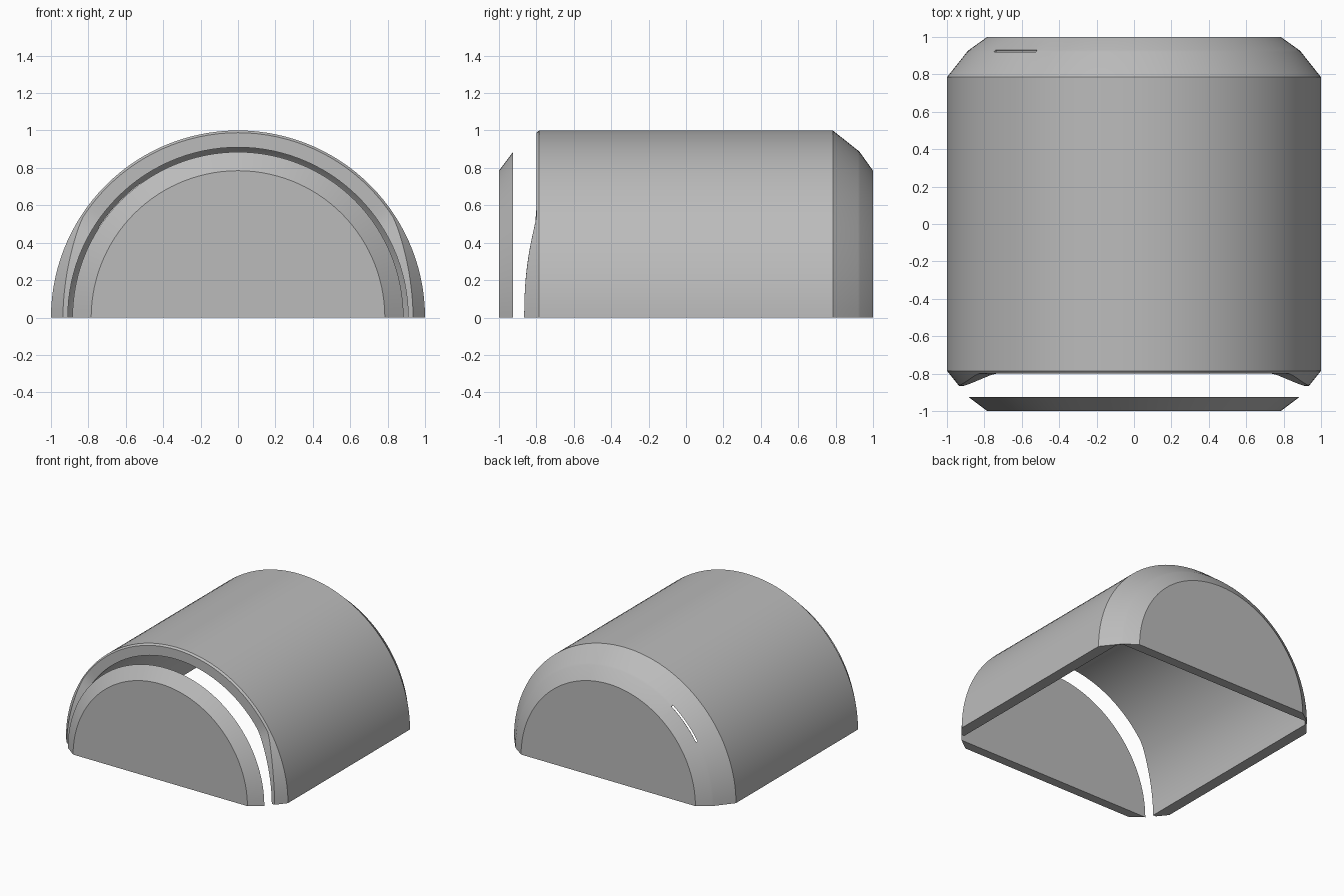
import bpy, bmesh, math

SEGMENTS = 60

cube = bpy.data.objects.get("Cube")
if cube:
    bpy.data.objects.remove(cube, do_unlink=True)

grey = bpy.data.materials.new("plain_grey")
grey.use_nodes = True
colour = (0.5, 0.5, 0.5, 1)
grey.diffuse_color = colour
grey.node_tree.nodes["Principled BSDF"].inputs["Base Color"].default_value = colour


def half_turn(name, profile_at, slot=None):
    """Sweep a (radius, y) profile over the upper half circle, closed at z = 0."""
    bm = bmesh.new()
    rows = []
    for i in range(SEGMENTS + 1):
        a = math.pi * i / SEGMENTS
        rows.append([bm.verts.new((r * math.cos(a), y, r * math.sin(a)))
                     for r, y in profile_at(a)])
    slot_faces = []
    for i in range(SEGMENTS):
        for j in range(len(rows[0]) - 1):
            f = bm.faces.new((rows[i][j], rows[i][j + 1],
                              rows[i + 1][j + 1], rows[i + 1][j]))
            if slot and i in slot[0] and j in slot[1]:
                slot_faces.append(f)
    bm.faces.new(rows[0])
    bm.faces.new(rows[-1])
    # Open the slot and line it with walls
    if slot_faces:
        bmesh.ops.delete(bm, geom=slot_faces, context='FACES')
    bmesh.ops.remove_doubles(bm, verts=bm.verts[:], dist=0.0001)
    if slot_faces:
        rim = [e for e in bm.edges if e.is_boundary]
        bmesh.ops.bridge_loops(bm, edges=rim)
    bmesh.ops.recalc_face_normals(bm, faces=bm.faces[:])
    mesh = bpy.data.meshes.new(name)
    bm.to_mesh(mesh)
    bm.free()
    mesh.materials.append(grey)
    obj = bpy.data.objects.new(name, mesh)
    bpy.context.collection.objects.link(obj)
    bpy.ops.object.select_all(action='DESELECT')
    obj.select_set(True)
    bpy.context.view_layer.objects.active = obj
    bpy.ops.object.shade_smooth_by_angle(angle=math.radians(25))
    return obj


def front_edge(z):
    """The front rim reaches forward near the ground."""
    t = min(z / 0.52, 1)
    return -0.865 + 0.065 * t ** 2.3


def shell_profile(a):
    y_out = front_edge(0.97 * math.sin(a))
    y_in = front_edge(0.91 * math.sin(a))
    r_out = 1 + 0.8 * (y_out + 0.785)
    return [(0, 1), (0.785, 1), (0.883, 0.93), (0.893, 0.92), (1, 0.785),
            (1, -0.785), (r_out, y_out), (0.91, y_in), (0.91, 0.88),
            (0.887, 0.912), (0.877, 0.922), (0, 0.922)]


def lid_profile(a):
    return [(0, -1), (0.785, -1), (0.885, -0.925), (0, -0.925)]


# Arched shell with closed back and a thin slot in its rear bevel
half_turn("arched_shell", shell_profile, slot=(range(42, 49), (2, 9)))

# Separate bevelled front plate
half_turn("front_plate", lid_profile)
